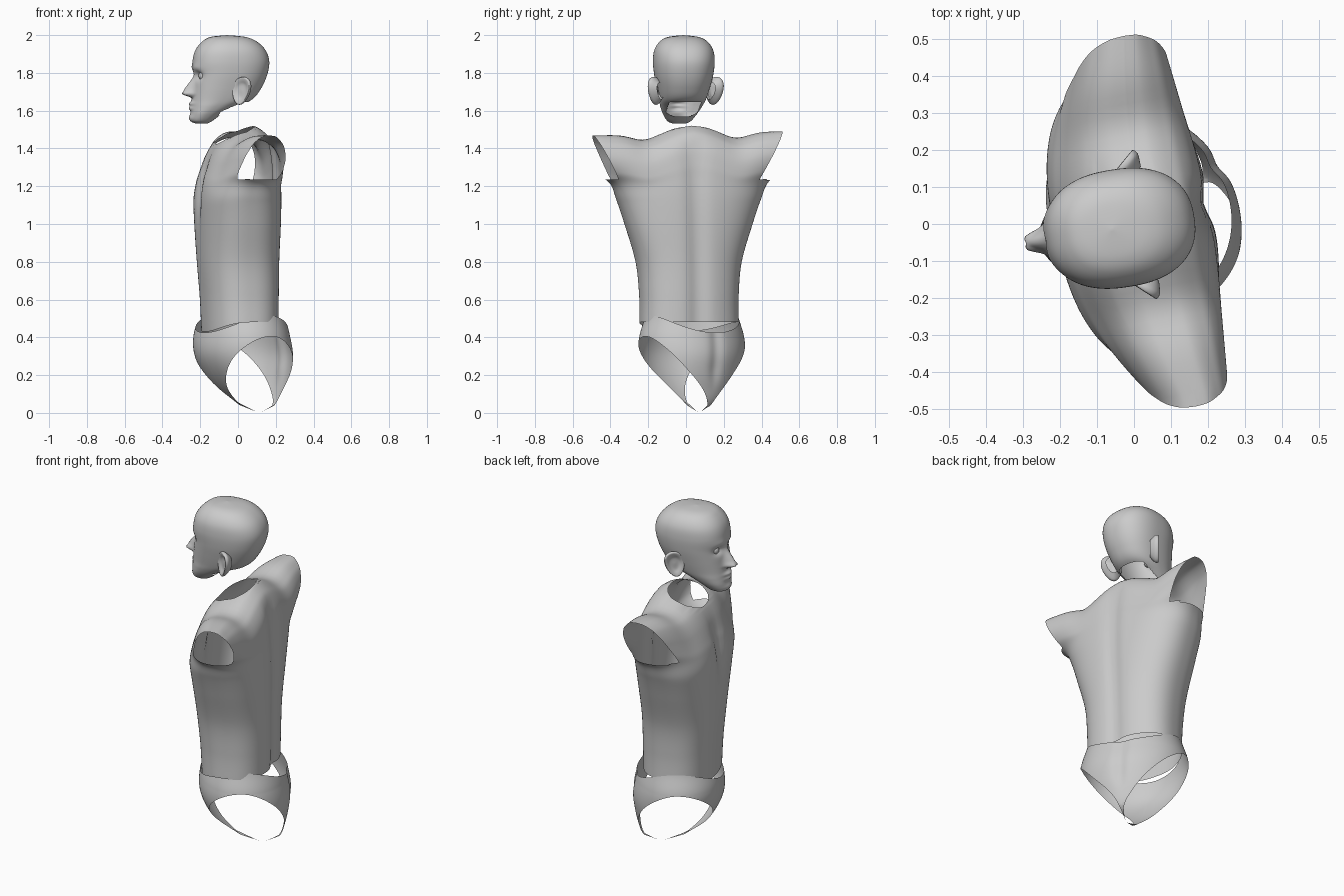
import bpy, bmesh, math
from mathutils import Vector
from math import sin, cos, pi, exp, radians

if "Cube" in bpy.data.objects:
    bpy.data.objects.remove(bpy.data.objects["Cube"])


def sample(table, t):
    """Smooth (Catmull-Rom) row of a profile table, t in 0..1."""
    n = len(table) - 1
    i = min(int(t * n), n - 1)
    u = t * n - i
    p = [table[min(max(i + k, 0), n)] for k in (-1, 0, 1, 2)]
    return [b + .5 * u * (c - a + u * (2*a - 5*b + 4*c - d + u * (3*(b - c) + d - a)))
            for a, b, c, d in zip(*p)]


def gauss(v, mid, width):
    return exp(-((v - mid) / width) ** 2)


def spow(v, p):
    return math.copysign(abs(v) ** p, v)


def step(v, a, b):
    t = min(max((v - a) / (b - a), 0), 1)
    return t * t * (3 - 2 * t)


def shell(func, rows, cols):
    """Closed-ring grid surface from func(t, angle)."""
    bm = bmesh.new()
    g = [[bm.verts.new(func(r / rows, 2 * pi * c / cols)) for c in range(cols)]
         for r in range(rows + 1)]
    for r in range(rows):
        for c in range(cols):
            d = (c + 1) % cols
            bm.faces.new((g[r][c], g[r][d], g[r + 1][d], g[r + 1][c]))
    bmesh.ops.remove_doubles(bm, verts=bm.verts, dist=.0004)
    return bm


def finish(name, bm, place=None):
    loose = [v for v in bm.verts if not v.link_faces]
    bmesh.ops.delete(bm, geom=loose, context='VERTS')
    if place:
        for v in bm.verts:
            v.co = place(v.co)
    bmesh.ops.recalc_face_normals(bm, faces=bm.faces)
    me = bpy.data.meshes.new(name)
    bm.to_mesh(me)
    bm.free()
    me.shade_smooth()
    ob = bpy.data.objects.new(name, me)
    bpy.context.collection.objects.link(ob)
    return ob


def turn(co, deg, cx=0, cy=0):
    a = radians(deg)
    return Vector((cx + co.x * cos(a) - co.y * sin(a),
                   cy + co.x * sin(a) + co.y * cos(a), co.z))


# ---- torso: rows are z, half width, front, back (local -x is the chest)
TORSO = [(.48, .262, -.185, .195), (.62, .262, -.195, .198), (.8, .28, -.21, .20),
         (1.0, .34, -.22, .205), (1.13, .385, -.222, .205), (1.22, .425, -.212, .20),
         (1.28, .52, -.195, .195), (1.36, .66, -.165, .18), (1.42, .72, -.13, .15),
         (1.452, .72, -.095, .115), (1.474, .72, -.045, .07), (1.48, .72, .015, .015)]


def torso_point(t, a):
    z, w, f, b = sample(TORSO, t)
    mid, dep = (f + b) / 2, (b - f) / 2
    high = step(z, 1.1, 1.35)
    y = w * spow(sin(a), .8)
    s = min(abs(y) / .5, 1)
    x = mid + dep * (1 - .24 * high * s * s) * spow(cos(a), .8)
    x += high * .05 * s * s
    if cos(a) < 0:   # sternum cleft, low front hem
        x += .026 * gauss(y, 0, .045) * gauss(z, 1.2, .15)
        z -= .05 * cos(a) ** 2 * gauss(z, .48, .08)
    else:            # spine groove
        x -= .018 * gauss(y, 0, .05) * (1 - step(z, 1.35, 1.45))
    # neck rise, dip beside it, raised shoulder tips
    z += high * (.05 * gauss(y, 0, .14) * step(x, -.1, .08) - .03 * gauss(abs(y), .25, .09)
                 + .022 * y)
    return x, y, z


bm = shell(torso_point, 99, 160)
for side in (-1, 1):     # armholes
    no = Vector((0, side * .88, -.475))
    co = Vector((0, .49 if side > 0 else -.525, 1.475 + .015 * side))
    fs = [f for f in bm.faces if f.calc_center_median().z > 1.235]
    es = {e for f in fs for e in f.edges}
    vs = {v for f in fs for v in f.verts}
    bmesh.ops.bisect_plane(bm, geom=list(vs) + list(es) + fs, plane_co=co, plane_no=no)
    gone = [f for f in bm.faces if f.calc_center_median().z > 1.235
            and (f.calc_center_median() - co).dot(no) > 0]
    bmesh.ops.delete(bm, geom=gone, context='FACES')


def neck_r(co):
    return math.hypot((co.x + .025) / .105, co.y / .135)


# neck opening, rim snapped to an oval and relaxed
gone = [f for f in bm.faces if f.calc_center_median().z > 1.3
        and neck_r(f.calc_center_median()) < 1]
bmesh.ops.delete(bm, geom=gone, context='FACES')
rim = [v for v in bm.verts if v.is_boundary and v.co.z > 1.3 and neck_r(v.co) < 1.4]
for v in rim:
    k = 1 / neck_r(v.co)
    v.co.x, v.co.y = (v.co.x + .025) * k - .025, v.co.y * k
for _ in range(8):
    new = {}
    for v in rim:
        near = [e.other_vert(v).co for e in v.link_edges if e.is_boundary]
        new[v] = v.co * .5 + sum(near, Vector()) / len(near) * .5
    for v, c in new.items():
        v.co = c
finish("torso", bm, lambda c: turn(c, 15 - 4 * step(c.z, .5, 1.4), .005, .015))

# ---- briefs: z, half width, half depth, centre x, centre y (turned pelvis)
HIPS = [(0, .03, .006, .115, .07), (.04, .13, .105, .10, .065), (.13, .22, .175, .065, .05),
        (.22, .275, .22, .045, .035), (.31, .295, .245, .03, .03),
        (.40, .292, .24, .02, .03), (.53, .255, .215, .02, .03)]


def hip_row(z):
    for i in range(len(HIPS) - 1):
        if z <= HIPS[i + 1][0] or i == len(HIPS) - 2:
            u = (z - HIPS[i][0]) / (HIPS[i + 1][0] - HIPS[i][0])
            return sample(HIPS, (i + u) / (len(HIPS) - 1))


def hip_point(t, a):
    s = abs(sin(a))
    low = .003 + .402 * s ** (.95 if cos(a) > 0 else .72)
    top = .425 + .09 * s * s
    z = low + (top - low) * t
    _, w, d, cx, cy = hip_row(z)
    d -= .012 * gauss(sin(a), 0, .12) * (cos(a) > 0) * step(z, .1, .25)
    return turn(Vector((d * cos(a), max(w, .03) * sin(a), z)), 33, cx, cy)


finish("briefs", shell(hip_point, 32, 160))

# ---- head: z, half width, front, back
HEAD = [(1.532, .035, -.185, -.125), (1.545, .062, -.208, -.10), (1.58, .088, -.212, -.05),
        (1.62, .108, -.208, .03), (1.66, .122, -.205, .115), (1.72, .138, -.20, .163),
        (1.79, .153, -.195, .194), (1.86, .16, -.20, .205), (1.92, .153, -.185, .185),
        (1.965, .125, -.15, .14), (1.99, .08, -.105, .08), (2.0, .0001, -.02, -.0198)]


def head_point(t, a):
    z, w, f, b = sample(HEAD, t)
    y = w * spow(sin(a), .85)
    x = (f + b) / 2 + (b - f) / 2 * spow(cos(a), .85)
    if cos(a) < 0:
        down = step(z, 1.663, 1.69) * (1 - step(z, 1.69, 1.80))
        x -= .052 * down * gauss(y, 0, .017 + .012 * down)          # nose
        x -= .02 * gauss(abs(y), .02, .012) * gauss(z, 1.69, .014)  # nostril wings
        x -= .016 * gauss(z, 1.637, .012) * gauss(y, 0, .035)       # lips
        x -= .014 * gauss(z, 1.613, .012) * gauss(y, 0, .032)
        x -= .010 * gauss(z, 1.56, .02) * gauss(y, 0, .04)          # chin
        x += .022 * gauss(z, 1.785, .022) * gauss(abs(y), .06, .028)  # eye sockets
        x -= .007 * gauss(z, 1.825, .022) * gauss(abs(y), .05, .05)   # brow
    return x, y, z


bm = shell(head_point, 110, 120)
# open underside where the neck would join
gone = [f for f in bm.faces if f.calc_center_median().z < 1.645
        and f.calc_center_median().x > -.07 and abs(f.calc_center_median().y) < .085]
bmesh.ops.delete(bm, geom=gone, context='FACES')


def place_head(c):
    return turn(c, 9, -.04, -.012)


finish("head", bm, place_head)

# ---- eyes and ears, mirrored about the head's middle
for side, tag in ((1, "left"), (-1, "right")):
    bm = bmesh.new()
    bmesh.ops.create_uvsphere(bm, u_segments=24, v_segments=16, radius=.026)
    bmesh.ops.translate(bm, vec=(-.154, side * .06, 1.785), verts=bm.verts)
    finish("eye_" + tag, bm, place_head)

    def ear_point(t, a):     # cupped oval dish with a rolled rim
        r = sample([(0,), (.45,), (.75,), (.95,), (1.0,), (.93,), (.6,)], t)[0]
        h = sample([(.004,), (.004,), (.013,), (.016,), (.006,), (-.006,), (-.03,)], t)[0]
        u = r * .054 * cos(a) * (1 + .2 * sin(a))
        v = r * .074 * sin(a)
        flare = radians(42)
        x = .038 + u * cos(flare) - h * sin(flare) + .12 * v
        y = .155 + u * sin(flare) + h * cos(flare) + .1 * v
        return x, side * y, 1.705 + v

    finish("ear_" + tag, shell(ear_point, 24, 40), place_head)
